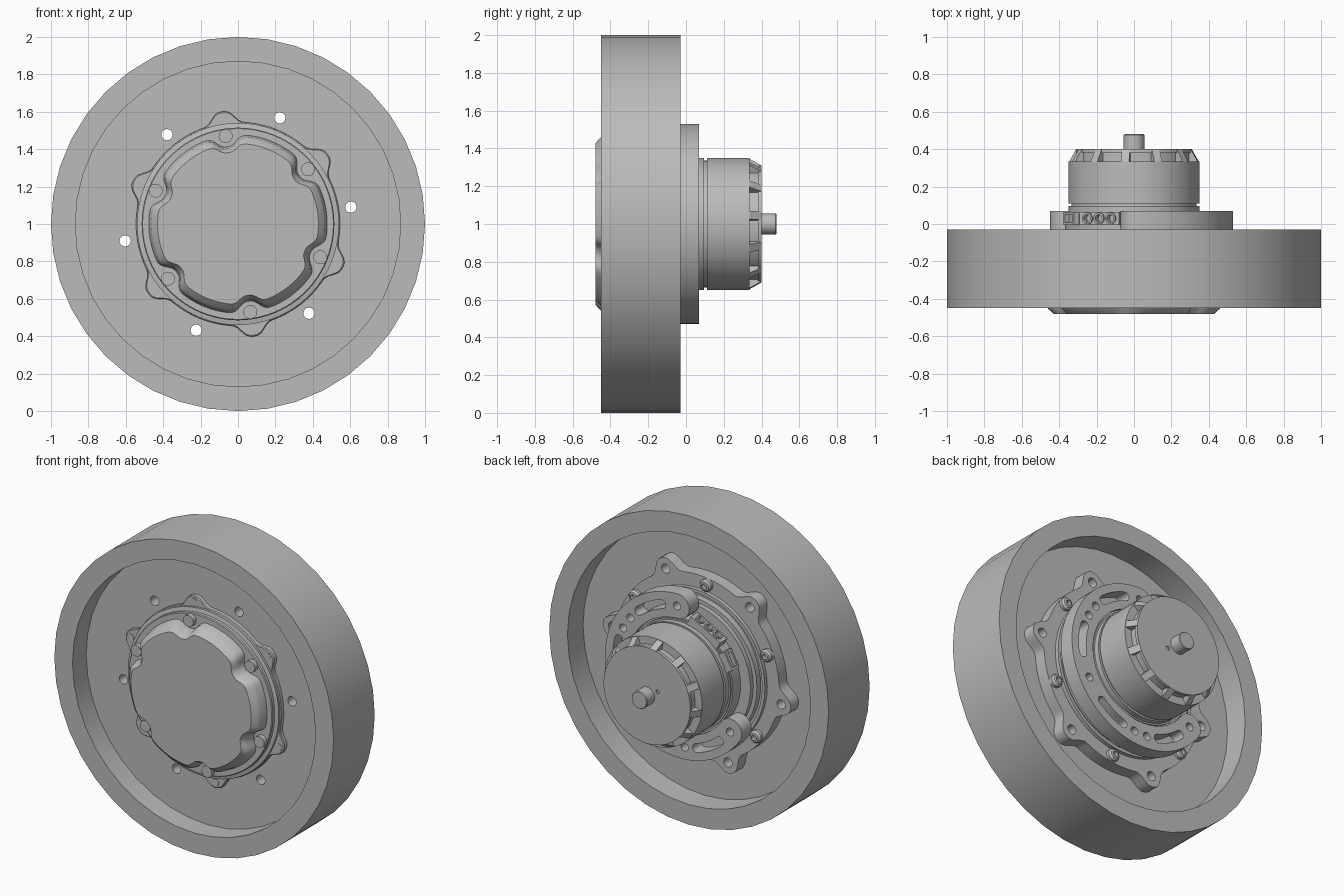
import bpy, bmesh
from math import sin, cos, radians, exp, pi, tau

if "Cube" in bpy.data.objects:
    bpy.data.objects.remove(bpy.data.objects["Cube"])

grey = bpy.data.materials.new("plain grey")
grey.use_nodes = True
grey.diffuse_color = (0.5, 0.5, 0.5, 1)
grey.node_tree.nodes["Principled BSDF"].inputs["Base Color"].default_value = (0.5, 0.5, 0.5, 1)


def polar(r, a, y):
    """Point at radius r and angle a about the wheel axle."""
    return (r * cos(a), y, 1 + r * sin(a))


def finish(name, bm):
    bmesh.ops.recalc_face_normals(bm, faces=bm.faces)
    me = bpy.data.meshes.new(name)
    bm.to_mesh(me)
    bm.free()
    me.materials.append(grey)
    ob = bpy.data.objects.new(name, me)
    bpy.context.collection.objects.link(ob)
    return ob


def skin(name, loops, wrap=False):
    """Join equal point loops with quads; cap the ends or wrap round."""
    bm = bmesh.new()
    vs = [[bm.verts.new(p) for p in loop] for loop in loops]
    n = len(vs[0])
    pairs = list(zip(vs, vs[1:])) + ([(vs[-1], vs[0])] if wrap else [])
    for a, b in pairs:
        for i in range(n):
            j = (i + 1) % n
            bm.faces.new((a[i], a[j], b[j], b[i]))
    if not wrap:
        bm.faces.new(vs[0])
        bm.faces.new(vs[-1])
    return finish(name, bm)


def lobed(name, rings, phase=0, width=0.13, n=180):
    """Rings of (y, radius, lobe height) with six lobes."""
    def radius(a, r, amp):
        d = (a - radians(phase) + pi / 6) % (pi / 3) - pi / 6
        return r + amp * exp(-abs(d / width) ** 3)
    return skin(name, [[polar(radius(tau * i / n, r, amp), tau * i / n, y)
                        for i in range(n)] for y, r, amp in rings])


def lathe(name, profile, n=64, wrap=False, at=(0, 0)):
    """Turn a (y, radius) profile round an axle offset by (radius, degrees)."""
    cx, _, cz = polar(at[0], radians(at[1]), 0)
    return skin(name, [[(cx + r * cos(tau * i / n), y, cz + r * sin(tau * i / n))
                        for i in range(n)] for y, r in profile], wrap)


def arc_bar(name, r, half, a0, a1, y0, y1):
    """Round-ended bar bent along an arc."""
    a0, a1 = radians(a0), radians(a1)
    steps = max(2, int(abs(a1 - a0) / 0.06))
    pts = [(r + half, a0 + (a1 - a0) * i / steps) for i in range(steps + 1)]
    flat = [(p * cos(a), p * sin(a)) for p, a in pts]

    def cap(a, start):
        return [(r * cos(a) + half * cos(a + start + pi * k / 10),
                 r * sin(a) + half * sin(a + start + pi * k / 10)) for k in range(1, 10)]
    flat += cap(a1, 0)
    flat += [((p - 2 * half) * cos(a), (p - 2 * half) * sin(a)) for p, a in reversed(pts)]
    flat += cap(a0, pi)
    return skin(name, [[(x, y, 1 + z) for x, z in flat] for y in (y0, y1)])


def wedge(name, section, angle, half):
    """Section of (radius, y) thickened sideways at an angle in degrees."""
    a = radians(angle)
    return skin(name, [[(r * cos(a) - s * sin(a), y, 1 + r * sin(a) + s * cos(a))
                        for r, y in section] for s in (-half, half)])


def block(name, r0, r1, y0, y1, angle, half):
    return wedge(name, [(r0, y0), (r1, y0), (r1, y1), (r0, y1)], angle, half)


def radial_pipe(name, angle, shift, y, r0, r1, rad):
    """Small cylinder pointing outward from the axle, shifted sideways."""
    a = radians(angle)
    loops = []
    for r in (r0, r1):
        ring = [(shift + rad * cos(tau * i / 20), y + rad * sin(tau * i / 20)) for i in range(20)]
        loops.append([(r * cos(a) - s * sin(a), h, 1 + r * sin(a) + s * cos(a)) for s, h in ring])
    return skin(name, loops)


def cut(ob, cutters):
    for c in cutters:
        c.hide_render = True
        m = ob.modifiers.new("cut", "BOOLEAN")
        m.object, m.solver = c, "EXACT"
    me = bpy.data.meshes.new_from_object(ob.evaluated_get(bpy.context.evaluated_depsgraph_get()))
    ob.modifiers.clear()
    ob.data = me
    for c in cutters:
        bpy.data.objects.remove(c)


sixth = [60 * k for k in range(6)]
FRONT, BACK = 38, 8.5   # lobe angles of the two hub sides

# Wheel rim and web
lathe("wheel_rim", [(-.45, 1), (-.03, 1), (-.03, .87), (-.45, .87)], 40, wrap=True)
web = lathe("wheel_web", [(-.31, .88), (-.19, .88)], 40)
plate = lobed("back_lobed_plate", [(-.2, .59, .09), (-.11, .59, .09)], BACK, .12)
for part in (web, plate):
    cut(part, [lathe("hole_cutter", [(-.6, .03), (.2, .03)], 24, at=(.61, BACK + a)) for a in sixth])

# Front hub cover
lobed("front_flange", [(-.3, .545, .062), (-.335, .545, .062), (-.34, .54, .06)], FRONT, .12)
lathe("front_step", [(-.33, .54), (-.355, .54), (-.36, .515), (-.38, .515), (-.385, .51)], 96)
lobed("front_lid", [(-.38, .478, -.06), (-.445, .465, -.058), (-.452, .46, -.058),
                    (-.48, .43, -.045)], FRONT, .14)
for a in sixth:
    lathe("lid_bolt", [(-.37, .037), (-.415, .037)], 24, at=(.475, FRONT + a))
    lathe("flange_pin", [(-.33, .022), (-.342, .022)], 20, at=(.57, FRONT + a))
    # Button screws on the back plate
    lathe("back_screw", [(-.12, .04), (-.09, .04), (-.078, .03), (-.075, .018), (-.1, .018)],
          24, at=(.55, FRONT + a))

# Stepped bearing rings behind the wheel
lathe("bearing_rings", [(-.12, .505), (-.085, .505), (-.085, .485), (-.1, .485), (-.1, .465),
                        (-.06, .465), (-.06, .44), (-.03, .44), (-.03, .37), (.05, .37)], 96)

# Slotted mounting bracket, open on one side
MID = -28
bracket = arc_bar("mount_bracket", .45, .08, MID - 117, MID + 117, -.03, .07)
cutters = [arc_bar("slot_cutter", .45, .028, MID + c - 12, MID + c + 12, -.02, .2)
           for c in (-90, -32, 32, 90)]
cutters += [lathe("hole_cutter", [(-.02, .026), (.2, .026)], 20, at=(.45, MID + c))
            for c in (-116, -67, -55, 0, 55, 67, 116)]
cut(bracket, cutters)

# Cable sockets in the bracket opening
sockets = block("cable_socket_block", .3, .395, -.005, .065, 118, .12)
cut(sockets, [radial_pipe("socket_cutter", 118, s, .03, .37, .5, .02) for s in (-.07, 0, .07)])
for s in (-.07, 0, .07):
    ring = radial_pipe("socket_ring", 118, s, .03, .36, .405, .031)
    cut(ring, [radial_pipe("socket_cutter", 118, s, .03, .37, .5, .02)])
port = block("data_port", .3, .395, -.005, .065, 152, .06)
cut(port, [block("port_cutter", .37, .5, .008, .052, 152, .045)])

# Motor body
lathe("motor_body", [(.04, .36), (.06, .36), (.06, .35), (.095, .35), (.095, .335), (.11, .335),
                     (.11, .35), (.335, .35), (.335, .3), (.39, .3)], 72)
cap = lathe("motor_end_cap", [(.38, .31), (.4, .31)], 72)
cut(cap, [lathe("hole_cutter", [(.385, .014), (.5, .014)], 16, at=(.09, a)) for a in (150, 330)])
for k in range(12):
    wedge("vent_rib", [(.28, .33), (.349, .33), (.31, .399), (.28, .399)], 30 * k + 8, .022)
lathe("motor_shaft", [(.38, .056), (.475, .056), (.48, .052)], 32)

# Smooth the curved sides and keep the edges crisp
bpy.ops.object.select_all(action="DESELECT")
for ob in bpy.context.collection.objects:
    if ob.type == "MESH" and grey.name in ob.data.materials:
        ob.select_set(True)
        bpy.context.view_layer.objects.active = ob
bpy.ops.object.shade_smooth_by_angle(angle=radians(30))
